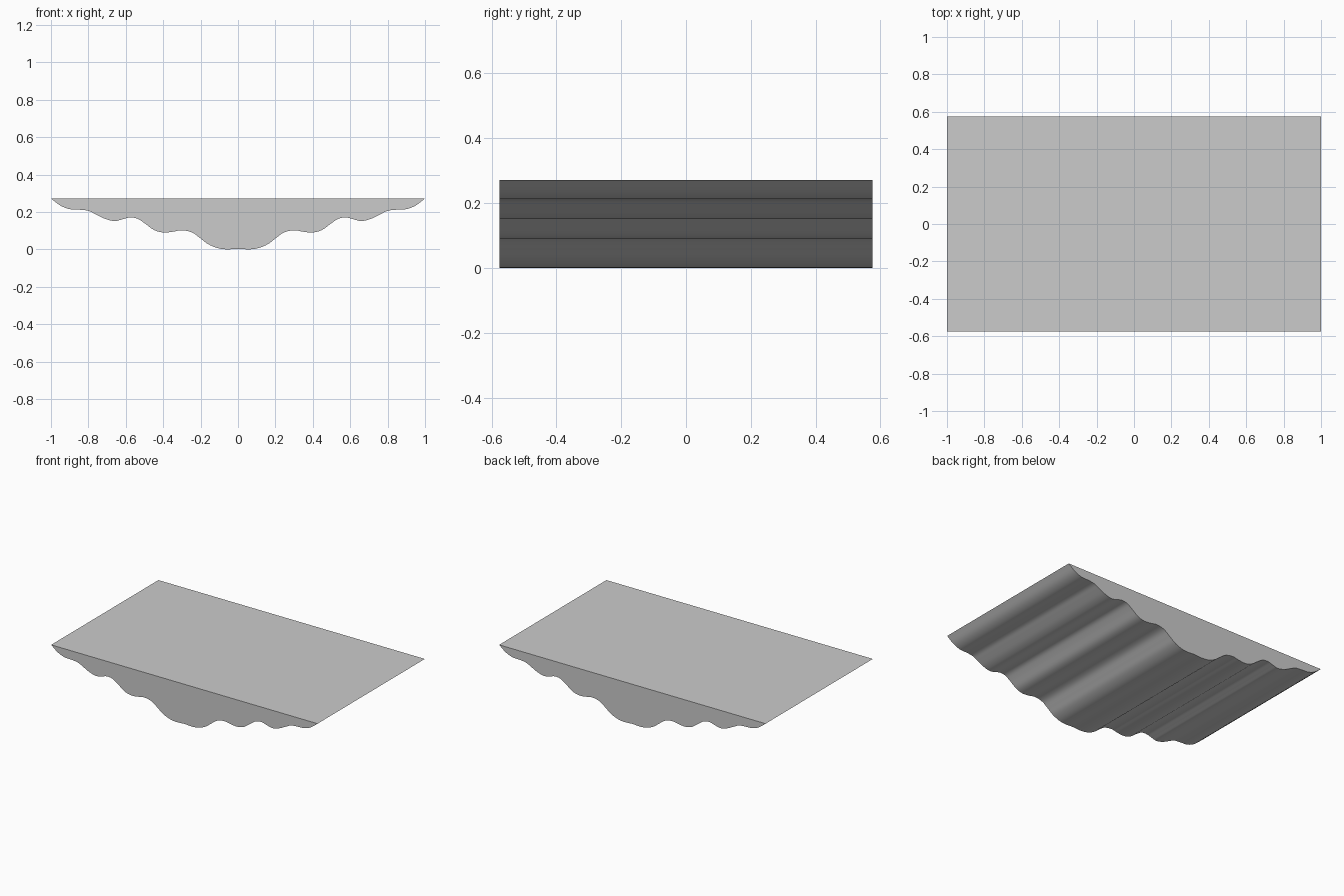
import bpy, bmesh, math
from mathutils import Vector

cube = bpy.data.objects.get("Cube")
if cube:
    bpy.data.objects.remove(cube, do_unlink=True)

HALF_DEPTH = 0.575
STEPS = 4

# Right half of the wavy underside, from the centre to the outer rim
half = [(0, 0.003), (0.06, 0), (0.11, 0.007), (0.16, 0.028), (0.2, 0.058),
        (0.245, 0.09), (0.3, 0.102), (0.35, 0.094), (0.4, 0.09), (0.45, 0.104),
        (0.5, 0.14), (0.54, 0.165), (0.58, 0.17), (0.62, 0.16), (0.66, 0.151),
        (0.71, 0.163), (0.76, 0.187), (0.8, 0.206), (0.85, 0.212),
        (0.9, 0.215), (0.95, 0.234), (1, 0.272)]


def smooth_path(points):
    """Catmull-Rom curve through the points."""
    pts = [Vector(p) for p in points]
    pts = [2 * pts[0] - pts[1]] + pts + [2 * pts[-1] - pts[-2]]
    path = []
    for a, b, c, d in zip(pts, pts[1:], pts[2:], pts[3:]):
        for i in range(STEPS):
            t = i / STEPS
            path.append(b + (c - a) * t / 2
                        + (2 * a - 5 * b + 4 * c - d) * t ** 2 / 2
                        + (3 * b - a - 3 * c + d) * t ** 3 / 2)
    return path + [pts[-2]]


# Mirror the profile and extrude it into a solid slab
outline = smooth_path([(-x, z) for x, z in half[:0:-1]] + half)
bm = bmesh.new()
face = bm.faces.new([bm.verts.new((p.x, -HALF_DEPTH, max(p.y, 0))) for p in outline])
back = bmesh.ops.extrude_face_region(bm, geom=[face], use_keep_orig=True)["geom"]
bmesh.ops.translate(bm, vec=(0, 2 * HALF_DEPTH, 0),
                    verts=[v for v in back if isinstance(v, bmesh.types.BMVert)])
bmesh.ops.recalc_face_normals(bm, faces=bm.faces)
mesh = bpy.data.meshes.new("wavy_slab")
bm.to_mesh(mesh)
bm.free()

slab = bpy.data.objects.new("wavy_slab", mesh)
bpy.context.collection.objects.link(slab)

# Plain grey finish
grey = bpy.data.materials.new("grey")
grey.use_nodes = True
colour = (0.6, 0.6, 0.6, 1)
grey.diffuse_color = colour
grey.node_tree.nodes["Principled BSDF"].inputs["Base Color"].default_value = colour
mesh.materials.append(grey)

# Smooth waves with sharp rims
bpy.ops.object.select_all(action="DESELECT")
slab.select_set(True)
bpy.context.view_layer.objects.active = slab
bpy.ops.object.shade_smooth_by_angle(angle=math.radians(30))
